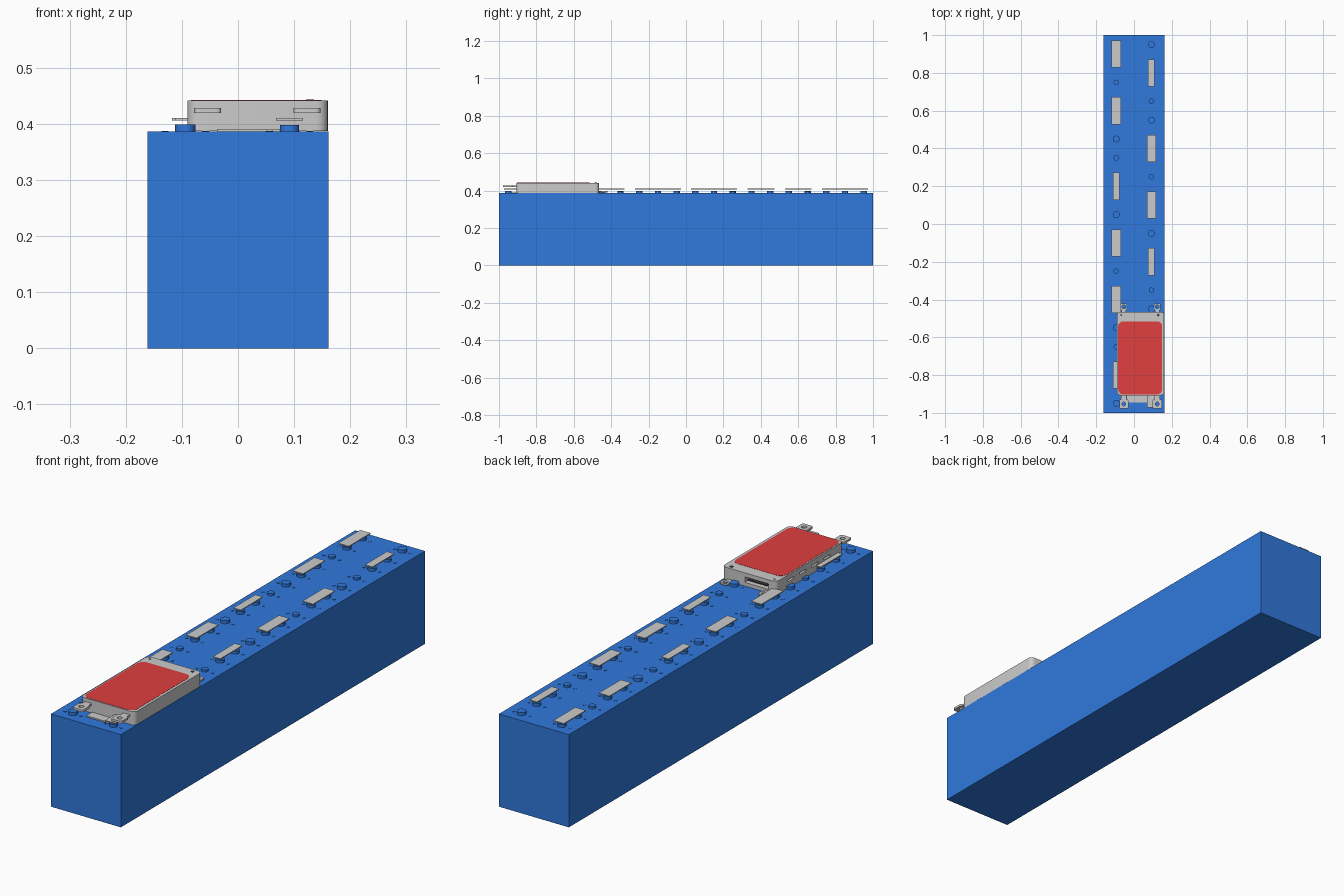
import bpy, bmesh, math

if "Cube" in bpy.data.objects:
    bpy.data.objects.remove(bpy.data.objects["Cube"])

def material(name, color):
    m = bpy.data.materials.new(name)
    m.diffuse_color = color
    m.use_nodes = True
    m.node_tree.nodes["Principled BSDF"].inputs["Base Color"].default_value = m.diffuse_color
    return m

blue = material("blue", (0.03, 0.19, 0.72, 1))
red = material("red", (0.75, 0.05, 0.05, 1))
dark = material("dark", (0.06, 0.06, 0.06, 1))

def finish(name, bm, mat=None, smooth=False):
    bmesh.ops.recalc_face_normals(bm, faces=bm.faces)
    me = bpy.data.meshes.new(name)
    bm.to_mesh(me)
    bm.free()
    ob = bpy.data.objects.new(name, me)
    bpy.context.collection.objects.link(ob)
    if mat:
        me.materials.append(mat)
    if smooth:
        bpy.ops.object.select_all(action='DESELECT')
        bpy.context.view_layer.objects.active = ob
        ob.select_set(True)
        bpy.ops.object.shade_smooth_by_angle(angle=math.radians(35))
    return ob

def prism(name, pts, z0, z1, mat=None, smooth=False):
    bm = bmesh.new()
    f = bm.faces.new([bm.verts.new((x, y, z0)) for x, y in pts])
    r = bmesh.ops.extrude_face_region(bm, geom=[f])
    vs = [v for v in r['geom'] if isinstance(v, bmesh.types.BMVert)]
    bmesh.ops.translate(bm, vec=(0, 0, z1 - z0), verts=vs)
    return finish(name, bm, mat, smooth)

def box(name, x0, x1, y0, y1, z0, z1, mat=None):
    return prism(name, [(x0, y0), (x1, y0), (x1, y1), (x0, y1)], z0, z1, mat)

def rounded(x0, x1, y0, y1, r, n=6):
    pts = []
    for i, (cx, cy) in enumerate([(x1 - r, y1 - r), (x0 + r, y1 - r),
                                  (x0 + r, y0 + r), (x1 - r, y0 + r)]):
        for k in range(n + 1):
            a = math.pi / 2 * (i + k / n)
            pts.append((cx + r * math.cos(a), cy + r * math.sin(a)))
    return pts

def circle(cx, cy, r, n=24):
    return [(cx + r * math.cos(2 * math.pi * k / n),
             cy + r * math.sin(2 * math.pi * k / n)) for k in range(n)]

def cut(ob, cutter):
    m = ob.modifiers.new("cut", 'BOOLEAN')
    m.operation = 'DIFFERENCE'
    m.solver = 'EXACT'
    m.object = cutter
    cutter.hide_render = True
    cutter.hide_viewport = True
    cutter.display_type = 'WIRE'

TOP = 0.386

# long solid block
box("main_block", -0.161, 0.161, -1, 1, 0, TOP, blue)

# two rows of studs: L large, s small, P/p start of a wide/narrow plate over two posts
rows = {-0.094: "P-sP-Lsp-LP-sP-Lsp-L", 0.092: "Lp-sLP-sP-Lp-sLP-sP-"}
for x, row in rows.items():
    for i, c in enumerate(row):
        y = 0.95 - 0.1 * i
        if c == "L":
            r, h = 0.018, 0.013
        elif c == "s":
            r, h = 0.014, 0.009
        else:
            r, h = 0.017, 0.012
        prism("stud", circle(x, y, r), TOP - 0.004, TOP + h, blue, True)
        # tiny locating pips either side
        for s in (-1, 1):
            prism("pip", circle(x + 0.036 * s, y, 0.006, 12), TOP - 0.004, TOP + 0.0015, blue, True)
        # thin strip hovering over a pair of posts
        if c in "Pp":
            w = 0.024 if c == "P" else 0.017
            box("cover_strip", x - w, x + w, y - 0.122, y + 0.022, 0.406, 0.410)

# rounded case with port and side slots
case = prism("case", rounded(-0.09, 0.160, -0.907, -0.465, 0.02), TOP + 0.001, 0.442, None, True)
cut(case, box("port_cutter", -0.055, 0.055, -0.50, -0.44, 0.402, 0.425))
for y in (-0.56, -0.64, -0.72, -0.80):
    cut(case, box("vent_cutter", -0.12, -0.08, y - 0.022, y + 0.022, 0.414, 0.422))

# port interior and tongue
box("port_back", -0.056, 0.056, -0.501, -0.498, 0.401, 0.426, dark)
box("port_tongue", -0.045, 0.045, -0.499, -0.47, 0.411, 0.416, dark)

# red top panel, screw and connector plate
prism("top_panel", rounded(-0.084, 0.149, -0.903, -0.515, 0.028), 0.440, 0.4428, red)
prism("screw", circle(0.128, -0.482, 0.007, 16), 0.44, 0.4435, dark, True)
prism("corner_pip", circle(-0.068, -0.482, 0.005, 16), 0.44, 0.4426, dark, True)
box("connector_plate", -0.037, 0.08, -0.945, -0.89, TOP, 0.391)

# mounting ears with holes, high at the front and low at the back
def ear(name, x, y, w, l, base_y, z0, z1):
    body = prism(name, rounded(x - w, x + w, y - l, y + l, 0.008), z0, z1, None, True)
    cut(body, prism(name + "_hole_cutter", circle(x, y, 0.010, 20), z0 - 0.02, z1 + 0.02))
    lo, hi = sorted((base_y, y + math.copysign(l * 0.8, base_y - y)))
    box(name + "_neck", x - w * 0.65, x + w * 0.65, lo, hi, z0 + 0.001, z1 - 0.001)

for x in (-0.054, 0.123):
    ear("front_ear", x, -0.953, 0.024, 0.025, -0.90, 0.419, 0.428)
    ear("back_ear", x, -0.438, 0.018, 0.017, -0.47, 0.390, 0.397)
